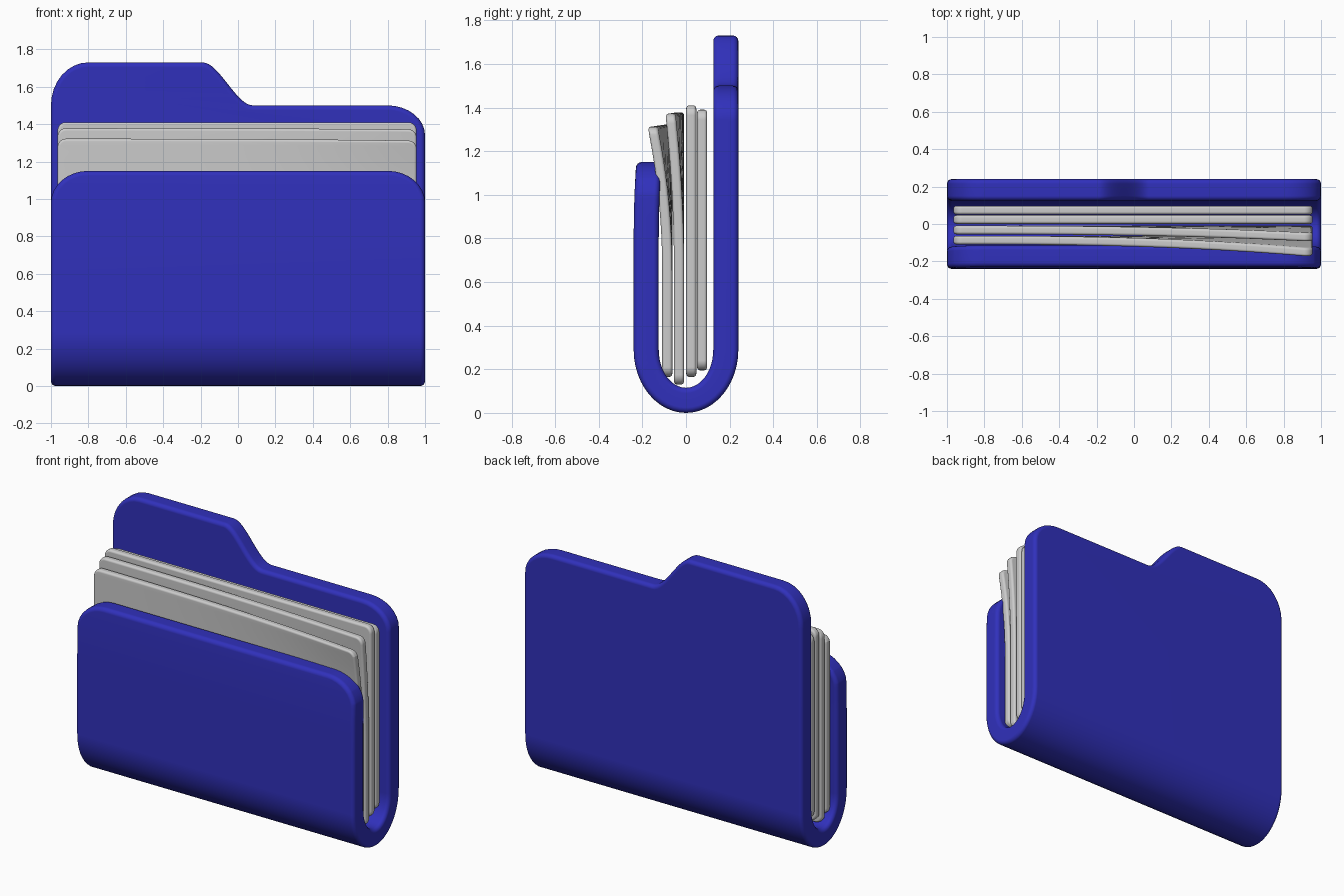
import bpy, bmesh, math
from math import sin, cos, pi

if "Cube" in bpy.data.objects:
    bpy.data.objects.remove(bpy.data.objects["Cube"])


def corner(cx, cy, rx, ry, start, n=8):
    """Quarter-ellipse points, counter-clockwise from the start angle."""
    return [(cx + rx * cos(start + pi / 2 * i / n), cy + ry * sin(start + pi / 2 * i / n))
            for i in range(n + 1)]


def slab(name, outline, thick, bevel, cuts_u, cuts_v, warp, color=None):
    """Round-edged plate from a flat (u, v) outline, sliced and then bent by warp(u, v, w)."""
    bm = bmesh.new()
    face = bm.faces.new([bm.verts.new((u, v, -thick / 2)) for u, v in outline])
    ext = bmesh.ops.extrude_face_region(bm, geom=[face], use_keep_orig=True)["geom"]
    for v in ext:
        if isinstance(v, bmesh.types.BMVert):
            v.co.z = thick / 2
    bmesh.ops.recalc_face_normals(bm, faces=bm.faces[:])
    rim = [e for e in bm.edges if abs(e.verts[0].co.z - e.verts[1].co.z) < 1e-6]
    bmesh.ops.bevel(bm, geom=rim, offset=bevel, segments=4, profile=0.5,
                    affect='EDGES', clamp_overlap=False)
    for cuts, axis in ((cuts_u, (1, 0, 0)), (cuts_v, (0, 1, 0))):
        for c in cuts:
            bmesh.ops.bisect_plane(bm, geom=bm.verts[:] + bm.edges[:] + bm.faces[:],
                                   plane_co=[a * c for a in axis], plane_no=axis)
    for v in bm.verts:
        v.co = warp(*v.co)
    bmesh.ops.recalc_face_normals(bm, faces=bm.faces[:])
    mesh = bpy.data.meshes.new(name)
    bm.to_mesh(mesh)
    bm.free()
    ob = bpy.data.objects.new(name, mesh)
    bpy.context.collection.objects.link(ob)
    bpy.ops.object.select_all(action='DESELECT')
    ob.select_set(True)
    bpy.context.view_layer.objects.active = ob
    bpy.ops.object.shade_smooth_by_angle(angle=math.radians(40))
    ob.modifiers.new("even_shading", 'WEIGHTED_NORMAL').keep_sharp = True
    if color:
        mat = bpy.data.materials.new(name + "_color")
        mat.diffuse_color = color
        mat.use_nodes = True
        mat.node_tree.nodes["Principled BSDF"].inputs["Base Color"].default_value = mat.diffuse_color
        mesh.materials.append(mat)
    return ob


# Folder: one flat sheet with a tab, folded into a U
RY, RZ, ZC = 0.1825, 0.2325, 0.29
L = 0.32                                   # half length of the fold


def s_of(z):
    return z - ZC + L


def fold(x, s, w):
    if abs(s) < L:
        a = s / L * pi / 2
        return (x, (RY + w) * sin(a), ZC - (RZ + w) * cos(a))
    z = ZC + abs(s) - L
    y = math.copysign(RY + w, s)
    if s < 0:                              # front flap leans in slightly at its top
        y += 0.012 * max(0, (z - 0.8) / 0.35) ** 2
    return (x, y, z)


front, low, high = s_of(1.15), s_of(1.5), s_of(1.73)
outline = corner(-0.8, -front + 0.17, 0.2, 0.17, pi)
outline += corner(0.8, -front + 0.17, 0.2, 0.17, 1.5 * pi)
outline += corner(0.8, low - 0.16, 0.2, 0.16, 0)
for i in range(17):                        # S-shaped step up to the tab
    t = i / 16
    outline.append((0.08 - 0.27 * t, low + (high - low) * t * t * (3 - 2 * t)))
outline += corner(-0.8, high - 0.23, 0.2, 0.23, pi / 2)
fold_cuts = [L * i / 12 for i in range(-12, 13)] + [-s_of(z) for z in (0.8, 0.9, 1.0, 1.08)]
slab("folder", outline, 0.115, 0.025, [], fold_cuts, fold, (0.03, 0.03, 0.5, 1))

# Papers: y centre, bottom, top, curl of the upper right corner
papers = [(0.074, 0.195, 1.39, 0), (0.024, 0.165, 1.41, 0),
          (-0.032, 0.13, 1.378, 0.034), (-0.086, 0.165, 1.322, 0.068)]
for n, (yc, z0, z1, curl) in enumerate(papers):
    def bend(x, z, w):
        up = max(0, (z - 0.65) / 0.67)
        side = ((x + 0.965) / 1.92) ** 2.5 if x > -0.965 else 0
        k = curl * side * up ** 2
        return (x, yc + w - k, z - 0.15 * k)

    r, xl, xr = 0.045, -0.965, 0.955
    rect = (corner(xl + r, z0 + r, r, r, pi, 5) + corner(xr - r, z0 + r, r, r, 1.5 * pi, 5)
            + corner(xr - r, z1 - r, r, r, 0, 5) + corner(xl + r, z1 - r, r, r, pi / 2, 5))
    cu = [-0.8 + 0.16 * i for i in range(11)] if curl else []
    cv = [0.65 + 0.08 * i for i in range(9)] if curl else []
    slab(f"paper_{n + 1}", rect, 0.046, 0.014, cu, cv, bend)
